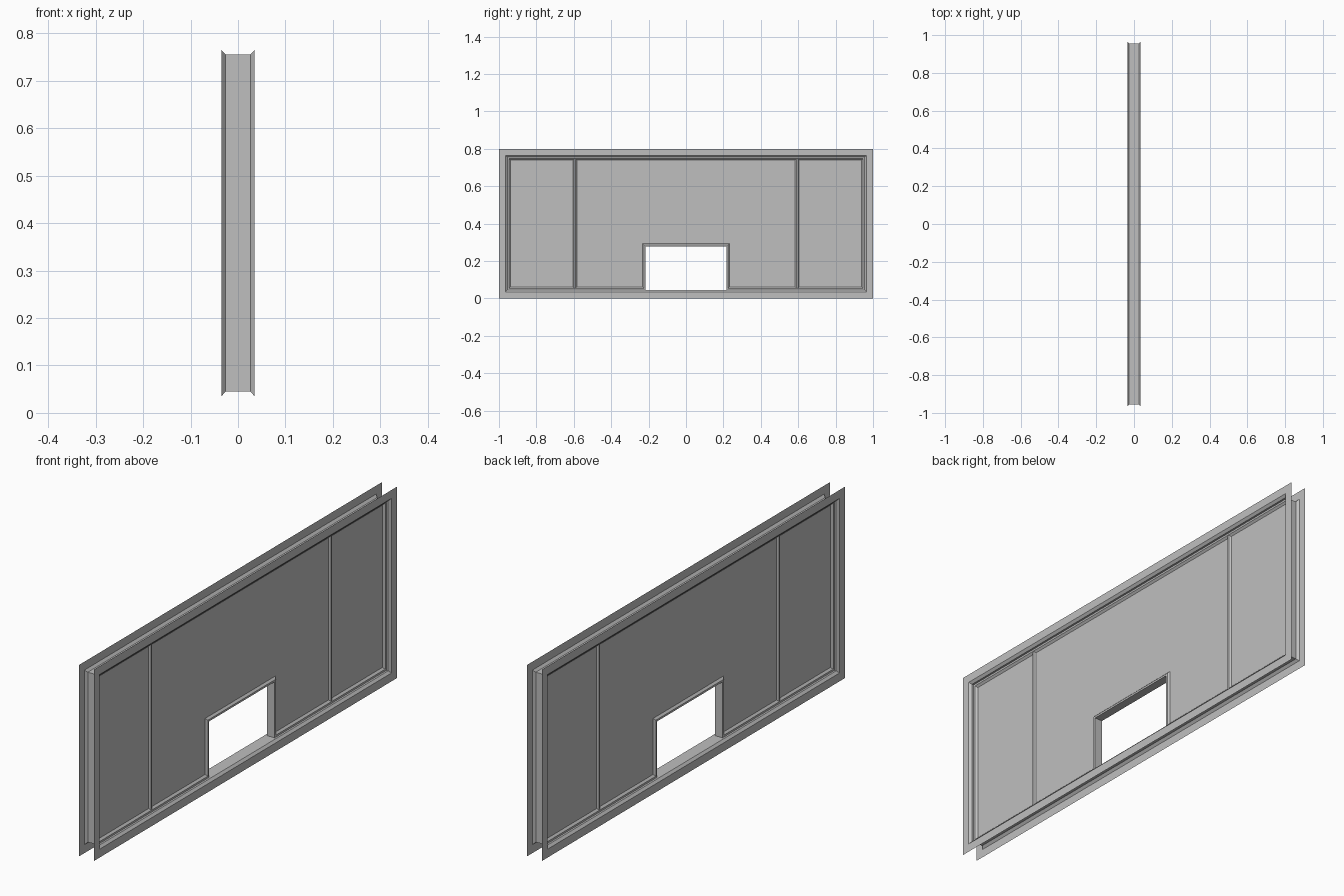
import bpy
import bmesh

if "Cube" in bpy.data.objects:
    bpy.data.objects.remove(bpy.data.objects["Cube"])

GREY = (0.52, 0.52, 0.52, 1.0)
grey = bpy.data.materials.new("plain grey")
grey.use_nodes = True
grey.diffuse_color = GREY
grey.node_tree.nodes["Principled BSDF"].inputs["Base Color"].default_value = GREY


def loft(name, outline, profile, caps=False, keep=None):
    """Sweep (inset, x) steps around a closed outline; keep filters the faces."""
    bm = bmesh.new()
    rings = [[bm.verts.new((x, y, z)) for y, z in outline(inset)]
             for inset, x in profile]
    count = len(rings[0])
    for step, (a, b) in enumerate(zip(rings, rings[1:])):
        for k in range(count):
            if keep is None or keep(step, k):
                n = (k + 1) % count
                bm.faces.new((a[k], a[n], b[n], b[k]))
    if caps:
        bm.faces.new(rings[-1])
        bm.faces.new(rings[0][::-1])
    mesh = bpy.data.meshes.new(name)
    bm.to_mesh(mesh)
    bm.free()
    mesh.materials.append(grey)
    obj = bpy.data.objects.new(name, mesh)
    bpy.context.collection.objects.link(obj)
    return obj


def border(i):
    """Outer rectangle of the wall, moved inward by i."""
    return [(i - 1, i), (1 - i, i), (1 - i, 0.8 - i), (i - 1, 0.8 - i)]


def panel_outline(o):
    """Wall panel with a doorway notch in the bottom edge, moved inward by o."""
    side, low, high = 0.955 - o, 0.045 + o, 0.755 - o
    door, head = 0.216 + o, 0.279 + o
    return [(-side, low), (-door, low), (-door, head), (door, head),
            (door, low), (side, low), (side, high), (-side, high)]


# Thin flanges on both faces, joined by the bevelled channel
loft("outer_frame", border,
     [(0, -0.035), (0.035, -0.035), (0.045, -0.026),
      (0.045, 0.026), (0.035, 0.035), (0, 0.035)][::-1][::-1])

# Panel with a raised bevelled trim; only the doorway needs its jambs
loft("wall_panel", panel_outline,
     [(0.016, -0.01), (0.008, -0.018), (0, -0.018),
      (0, 0.018), (0.008, 0.018), (0.016, 0.01)],
     caps=True, keep=lambda step, k: step != 2 or k in (1, 2, 3))

# Bevelled vertical battens on both faces
for face, sign in (("right", -1), ("left", 1)):
    for end, y in (("front", -0.594), ("back", 0.594)):
        def batten(i, y=y):
            w = 0.011 - i
            return [(y - w, 0.053), (y + w, 0.053), (y + w, 0.747), (y - w, 0.747)]
        steps = [(0, 0.009), (0.007, 0.0165)]
        if sign < 0:
            steps = [(i, -x) for i, x in reversed(steps)]
        loft(f"{face}_{end}_batten", batten, steps, caps=True)
